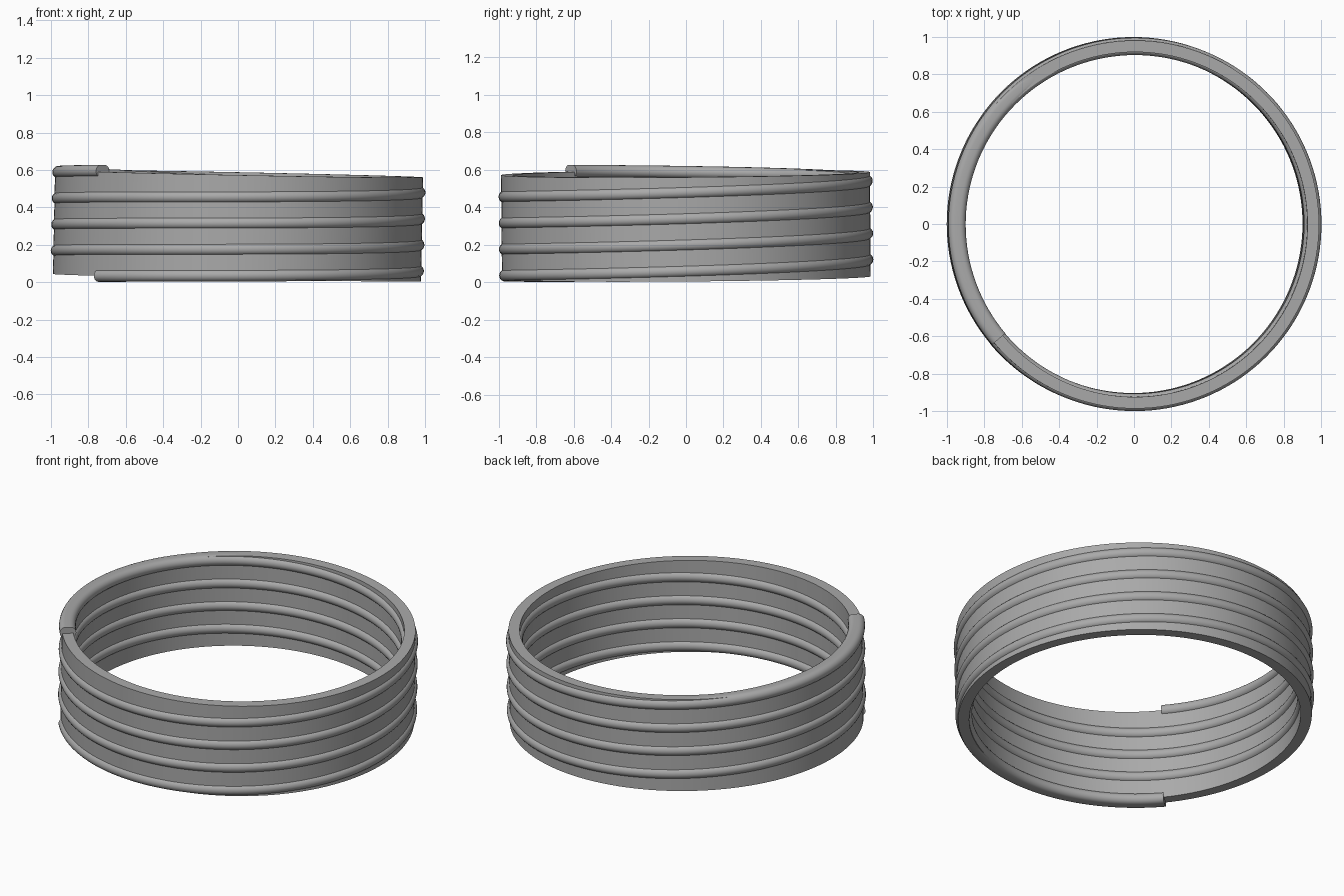
import bpy
import bmesh
from math import sin, cos, pi, radians
from mathutils import Matrix

cube = bpy.data.objects.get("Cube")
if cube:
    bpy.data.objects.remove(cube, do_unlink=True)

STEPS = 144                       # segments per turn
TURNS = 4
PITCH = 0.14
START = radians(220)              # angle where the coil begins
TILT = Matrix.Rotation(0.02, 4, 'Y') @ Matrix.Rotation(0.008, 4, 'X')

steel = bpy.data.materials.new("grey_steel")
steel.use_nodes = True
GREY = (0.4, 0.4, 0.4, 1)
steel.diffuse_color = GREY
steel.node_tree.nodes["Principled BSDF"].inputs["Base Color"].default_value = GREY


def sweep(name, profile, steps, start, rise, closed):
    """Turn a closed (radius, height) profile about z, climbing by rise per turn."""
    bm = bmesh.new()
    rings = []
    for i in range(steps if closed else steps + 1):
        a = start + 2 * pi * i / STEPS
        lift = rise * i / STEPS
        rings.append([bm.verts.new((r * cos(a), r * sin(a), z + lift)) for r, z in profile])
    pairs = list(zip(rings, rings[1:]))
    if closed:
        pairs.append((rings[-1], rings[0]))
    else:
        bm.faces.new(rings[0])
        bm.faces.new(rings[-1])
    n = len(profile)
    for a, b in pairs:
        for j in range(n):
            k = (j + 1) % n
            bm.faces.new((a[j], a[k], b[k], b[j]))
    bmesh.ops.recalc_face_normals(bm, faces=bm.faces)
    mesh = bpy.data.meshes.new(name)
    bm.to_mesh(mesh)
    bm.free()
    mesh.materials.append(steel)
    obj = bpy.data.objects.new(name, mesh)
    bpy.context.collection.objects.link(obj)
    obj.matrix_world = Matrix.Translation((-0.006, 0.002, 0)) @ TILT
    bpy.ops.object.select_all(action='DESELECT')
    obj.select_set(True)
    bpy.context.view_layer.objects.active = obj
    bpy.ops.object.shade_smooth_by_angle(angle=radians(35))
    return obj


# Plain sleeve between the coil turns
sleeve = [(0.922, 0.024), (0.984, 0.024), (0.984, 0.58), (0.922, 0.58)]
sweep("sleeve", sleeve, STEPS, 0, 0, True)

# Coil: flat wire with fully rounded edges, standing out inside and outside
HALF, ARC = 0.0325, 10
wire = [(0.966 + HALF * cos(t), 0.0245 + HALF * sin(t))
        for t in (-pi / 2 + pi * i / ARC for i in range(ARC + 1))]
wire += [(0.938 + HALF * cos(t), 0.0245 + HALF * sin(t))
         for t in (pi / 2 + pi * i / ARC for i in range(ARC + 1))]
sweep("coil", wire, STEPS * TURNS, START, PITCH, False)
